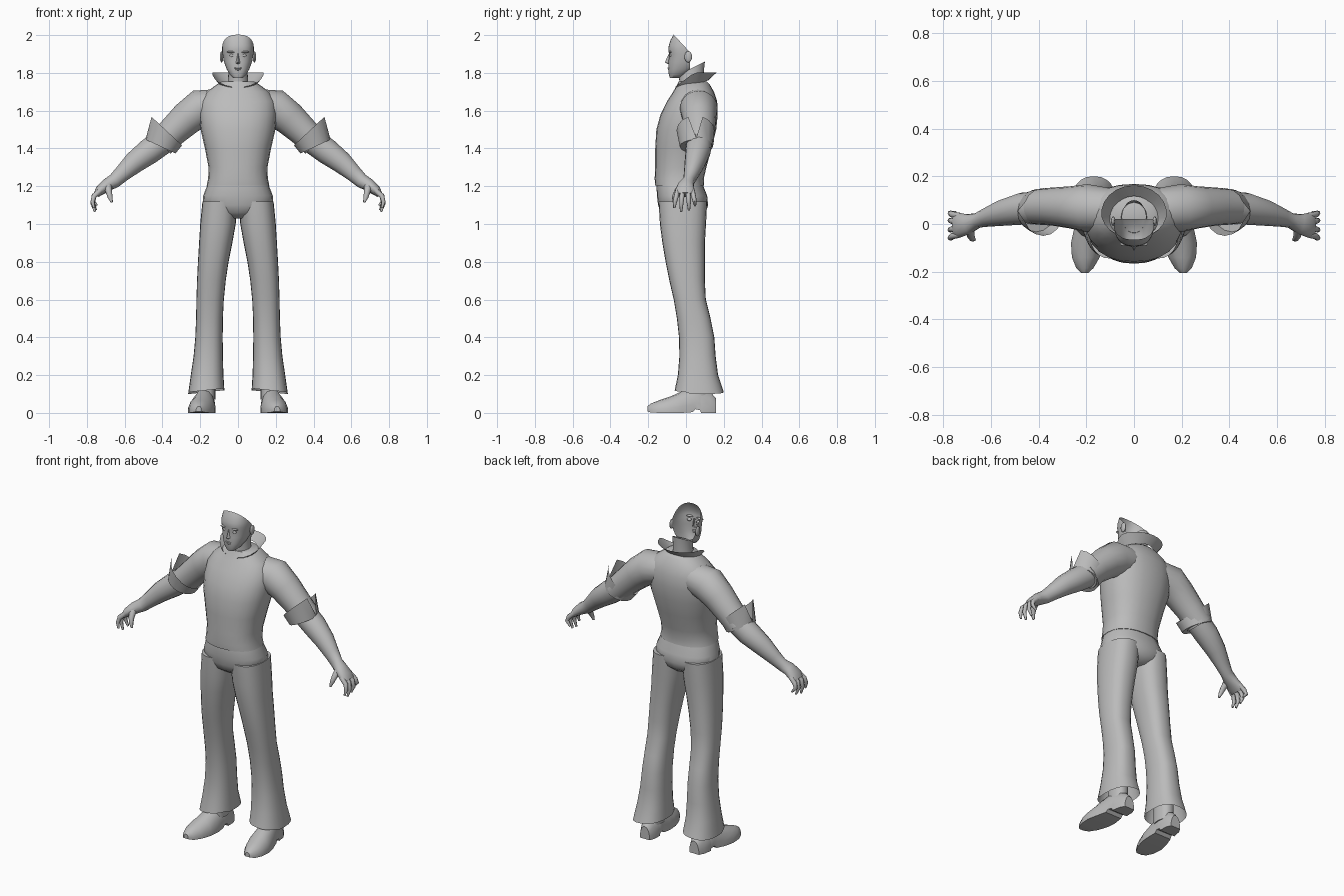
import bpy, bmesh, math
from mathutils import Vector

if "Cube" in bpy.data.objects:
    bpy.data.objects.remove(bpy.data.objects["Cube"])

grey = bpy.data.materials.new("plain_grey")
grey.diffuse_color = (0.5, 0.5, 0.5, 1)
grey.use_nodes = True
grey.node_tree.nodes["Principled BSDF"].inputs["Base Color"].default_value = grey.diffuse_color


def finish(name, bm, mirror=False, angle=50):
    bmesh.ops.recalc_face_normals(bm, faces=bm.faces[:])
    me = bpy.data.meshes.new(name)
    bm.to_mesh(me)
    bm.free()
    me.materials.append(grey)
    ob = bpy.data.objects.new(name, me)
    bpy.context.collection.objects.link(ob)
    bpy.ops.object.select_all(action='DESELECT')
    ob.select_set(True)
    bpy.context.view_layer.objects.active = ob
    bpy.ops.object.shade_smooth_by_angle(angle=math.radians(angle))
    if mirror:
        ob.modifiers.new("mirror", 'MIRROR').use_mirror_merge = False
    return ob


def skin(rings, caps=(True, True), closed=True):
    """Join rings of points into a surface."""
    bm = bmesh.new()
    rows = [[bm.verts.new(p) for p in r] for r in rings]
    n = len(rows[0])
    for a, b in zip(rows, rows[1:]):
        for i in range(n if closed else n - 1):
            j = (i + 1) % n
            bm.faces.new((a[i], a[j], b[j], b[i]))
    if caps[0]:
        bm.faces.new(rows[0])
    if caps[1]:
        bm.faces.new(rows[-1])
    return bm


def oval(z, x0, x1, y0, y1, e=2.3, slant=0, n=24):
    """Horizontal rounded ring between x and y limits."""
    pts = []
    for i in range(n):
        t = 2 * math.pi * i / n
        c, s = math.cos(t), math.sin(t)
        px = math.copysign(abs(c) ** (2 / e), c) * (x1 - x0) / 2
        py = math.copysign(abs(s) ** (2 / e), s) * (y1 - y0) / 2
        pts.append(((x0 + x1) / 2 + px, (y0 + y1) / 2 + py, z + slant * py))
    return pts


def tube(stations, n=16):
    """Rings across a path; each station is x, y, z, radius along y, other radius."""
    rings = []
    for i, (x, y, z, ra, rb) in enumerate(stations):
        a = Vector(stations[max(i - 1, 0)][:3])
        b = Vector(stations[min(i + 1, len(stations) - 1)][:3])
        t = (b - a).normalized()
        u = Vector((0, 1, 0))
        u = (u - t * u.dot(t)).normalized()
        v = t.cross(u)
        rings.append([Vector((x, y, z)) + u * ra * math.cos(k * math.tau / n)
                      + v * rb * math.sin(k * math.tau / n) for k in range(n)])
    return rings


def ellipsoid(name, centre, radii, mirror=False):
    bm = bmesh.new()
    bmesh.ops.create_uvsphere(bm, u_segments=12, v_segments=8, radius=1)
    for v in bm.verts:
        v.co = Vector([c + r * k for c, r, k in zip(centre, radii, v.co)])
    finish(name, bm, mirror)


# Shirt body
shirt = [(1.205, .166, -.163, .096), (1.24, .158, -.166, .094), (1.3, .156, -.163, .108),
         (1.4, .175, -.163, .135), (1.5, .198, -.157, .16), (1.58, .205, -.135, .168),
         (1.65, .2, -.1, .165), (1.7, .165, -.068, .148), (1.74, .11, -.045, .125),
         (1.755, .085, -.038, .11)]
finish("shirt", skin([oval(z, -x, x, a, b) for z, x, a, b in shirt]))

# Trousers: hips and flared legs
hips = [(1.03, .05, -.09, .07), (1.06, .14, -.132, .105), (1.1, .188, -.148, .117),
        (1.15, .184, -.154, .112), (1.2, .165, -.156, .092), (1.25, .152, -.15, .085)]
finish("trouser_hips", skin([oval(z, -x, x, a, b) for z, x, a, b in hips]))
legs = [(1.12, .005, .188, -.145, .112), (1.0, .012, .2, -.138, .106),
        (.9, .03, .206, -.125, .1), (.8, .05, .212, -.108, .1), (.7, .065, .217, -.088, .1),
        (.6, .075, .22, -.065, .105), (.5, .08, .222, -.048, .13), (.4, .081, .226, -.037, .15),
        (.3, .08, .235, -.035, .157), (.2, .077, .25, -.043, .17), (.11, .072, .264, -.06, .2)]
rings = [oval(z, *r, e=2.4) for z, *r in legs]
rings[-1] = [(x, y, z + .01 - .02 * (x - .07) / .19 + .01 * (y < 0)) for x, y, z in rings[-1]]
finish("trouser_leg", skin(rings, (True, False)), True)
finish("ankle", skin([oval(z, .12, .21, -.005, .12) for z in (.07, .25)]), True)

# Shoes: y, centre x, half width, sole height, top height
shoe = [(-.205, .207, .015, .008, .035), (-.185, .206, .036, .002, .05), (-.14, .202, .058, 0, .068),
        (-.08, .194, .07, 0, .088), (-.02, .185, .066, 0, .115), (.035, .178, .055, .004, .135),
        (.05, .176, .053, .02, .133), (.075, .172, .051, .014, .128), (.08, .172, .051, 0, .126),
        (.13, .168, .046, 0, .11), (.16, .166, .032, 0, .075)]
section = [(-1, 0), (-1, .3), (-.82, .65), (-.45, .93), (0, 1), (.45, .93), (.82, .65), (1, .3), (1, 0)]
finish("shoe", skin([[(c + w * p, y, b + (t - b) * q) for p, q in section]
                     for y, c, w, b, t in shoe]), True, 40)

# Sleeves and bare forearms with palms
finish("sleeve", skin(tube([(.1, .06, 1.63, .09, .085), (.2, .067, 1.613, .1, .1),
                            (.27, .07, 1.56, .088, .09), (.34, .073, 1.495, .08, .08),
                            (.41, .072, 1.425, .074, .075)])), True)
finish("forearm", skin(tube([(.39, .07, 1.445, .068, .07), (.47, .064, 1.385, .067, .068),
                             (.55, .047, 1.325, .055, .058), (.615, .028, 1.265, .04, .044),
                             (.655, .015, 1.228, .031, .038), (.695, 0, 1.205, .042, .034),
                             (.73, -.005, 1.178, .052, .027), (.75, -.005, 1.155, .049, .017)])), True)

# Fingers and thumb
for i, (y, spread, drop) in enumerate([(-.044, -.018, .012), (-.018, -.008, -.008),
                                       (.01, .006, 0), (.034, .014, .024)]):
    finish("finger_%d" % (i + 1), skin(tube([
        (.728, y, 1.178, .013, .014), (.762, y + spread * .4, 1.148, .013, .014),
        (.77, y + spread * .8, 1.112 + drop * .5, .011, .011),
        (.762 - .005 * i, y + spread, 1.073 + drop, .006, .006)], 8)), True)
finish("thumb", skin(tube([(.69, -.02, 1.205, .02, .022), (.684, -.048, 1.172, .016, .017),
                           (.677, -.062, 1.142, .012, .013), (.668, -.066, 1.115, .006, .006)], 8)), True)

# Turned-back sleeve cuffs, split on the outer side
rings = []
for c, d, r, ry in [((.38, .05, 1.495), (.73, 0, .68), .115, .1),
                    ((.41, .055, 1.41), (.9, 0, .42), .088, .088),
                    ((.41, .06, 1.41), (.9, 0, .42), .06, .06)]:
    rings.append([Vector(c) + Vector(d) * r * math.cos(k * math.tau / 16)
                  + Vector((0, ry * math.sin(k * math.tau / 16), 0)) for k in range(16)])
rings[0][0] = rings[0][0].lerp(rings[1][0], .93)
finish("sleeve_cuff", skin(rings, (False, False)), True, 25)

# Open collar, flared outwards
base, top = [], []
for k in range(21):
    t = math.radians(14 + 332 * k / 20)
    s, c = math.sin(t), math.cos(t)
    base.append((.09 * s, .035 - .082 * c, 1.732 - .028 * c))
    top.append((.137 * s, .045 - (.105 if c > 0 else .117) * c, 1.802 - .078 * max(0, c)))
finish("collar", skin([base, top], (False, False), False), angle=35)

# Neck, open at its slanted top
neck = [(1.70, .065, -.035, .095, 0), (1.76, .053, -.035, .09, .1), (1.825, .05, -.038, .1, .5)]
finish("neck", skin([oval(z, -x, x, a, b, 2, s) for z, x, a, b, s in neck], (False, False)))

# Hollow head: face shell cut off behind the ears and along the hairline
head = [(1.772, .024, -.085, -.04), (1.79, .043, -.091, 0), (1.82, .06, -.093, .045),
        (1.86, .075, -.093, .09), (1.9, .082, -.089, .1), (1.92, .084, -.094, .1),
        (1.945, .084, -.091, .1), (1.975, .08, -.081, .1), (2.0, .075, -.067, .1), (2.01, .07, -.06, .1)]
bm = skin([oval(z, -x, x, a, b, 2.4, 0, 32) for z, x, a, b in head], (True, False))
for co, no in [((0, -.063, 2.0), (0, .09, .083)), ((0, .02, 1.9), (0, 1, 0))]:
    bmesh.ops.bisect_plane(bm, geom=bm.verts[:] + bm.edges[:] + bm.faces[:],
                           plane_co=co, plane_no=no, clear_outer=True)
finish("face", bm)

# Facial features
bm = bmesh.new()
v = [bm.verts.new(p) for p in [(0, -.091, 1.902), (-.008, -.084, 1.9), (-.016, -.086, 1.85),
                               (0, -.112, 1.856), (.016, -.086, 1.85), (.008, -.084, 1.9), (0, -.09, 1.845)]]
for f in [(0, 1, 2, 3), (0, 3, 4, 5), (3, 2, 6), (3, 6, 4)]:
    bm.faces.new([v[i] for i in f])
finish("nose", bm, angle=30)
ellipsoid("eye", (.032, -.078, 1.892), (.013, .011, .009), True)
ellipsoid("brow", (.035, -.084, 1.911), (.024, .009, .006), True)
ellipsoid("upper_lip", (0, -.09, 1.826), (.02, .008, .004))
ellipsoid("lower_lip", (0, -.089, 1.818), (.016, .008, .005))
ellipsoid("ear", (.087, .012, 1.885), (.009, .02, .03), True)
